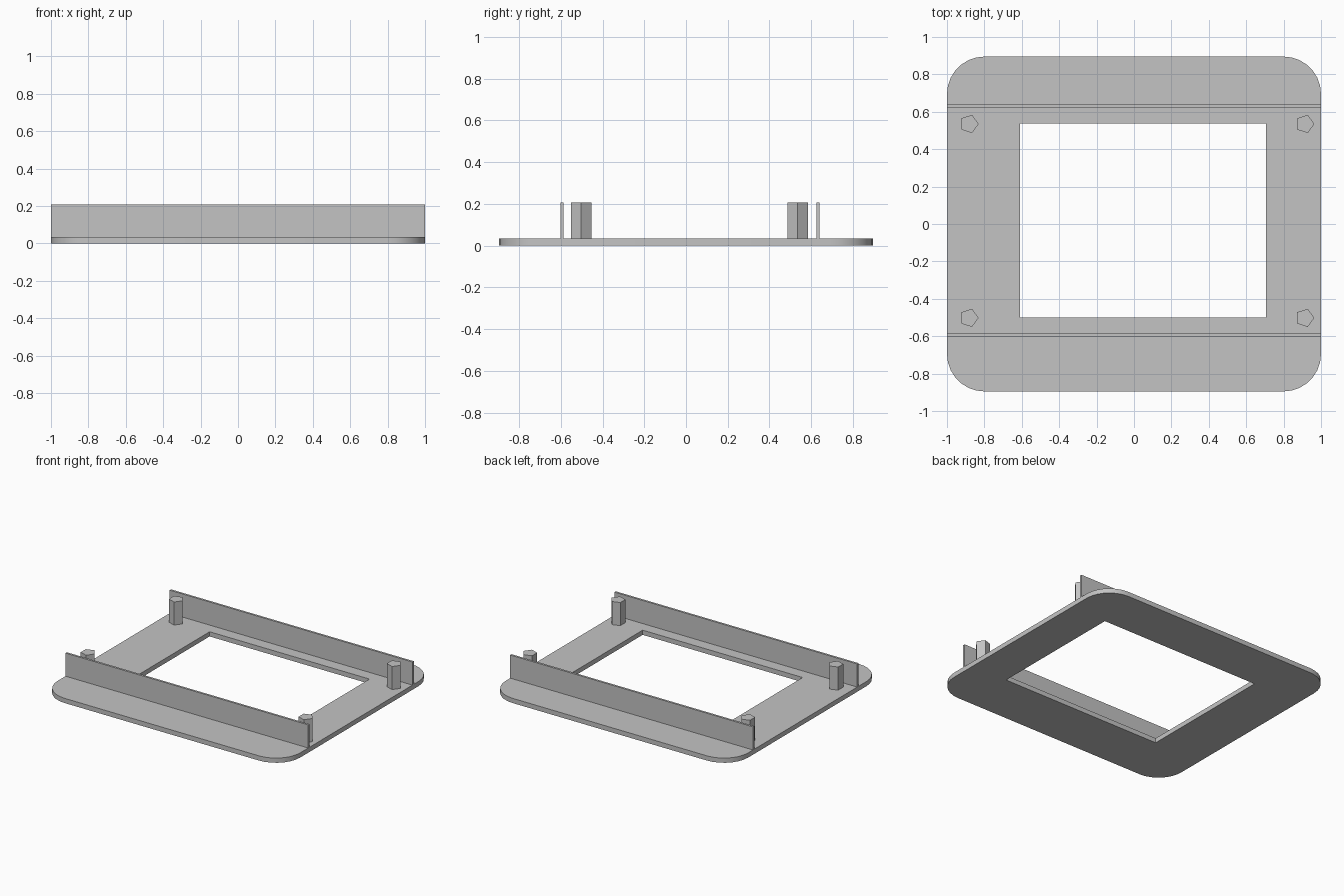
import bpy, bmesh, math
from mathutils import Vector

cube = bpy.data.objects.get("Cube")
if cube:
    bpy.data.objects.remove(cube, do_unlink=True)

PLATE_TOP, TOP = 0.035, 0.207
HALF_X, HALF_Y, CORNER = 1.0, 0.895, 0.2

grey = bpy.data.materials.new("plain_grey")
grey.use_nodes = True
colour = (0.55, 0.55, 0.55, 1)
grey.diffuse_color = colour
grey.node_tree.nodes["Principled BSDF"].inputs["Base Color"].default_value = colour


def prism(name, loops, z0, z1):
    """Extrude an outline, with any further loops as holes, from z0 to z1."""
    bm = bmesh.new()
    edges = []
    for loop in loops:
        vs = [bm.verts.new((x, y, z0)) for x, y in loop]
        edges += [bm.edges.new((a, b)) for a, b in zip(vs, vs[1:] + vs[:1])]
    bmesh.ops.triangle_fill(bm, edges=edges, use_beauty=True, normal=Vector((0, 0, 1)))
    ext = bmesh.ops.extrude_face_region(bm, geom=bm.faces[:])
    top = [g for g in ext["geom"] if isinstance(g, bmesh.types.BMVert)]
    bmesh.ops.translate(bm, verts=top, vec=(0, 0, z1 - z0))
    bmesh.ops.recalc_face_normals(bm, faces=bm.faces[:])
    mesh = bpy.data.meshes.new(name)
    bm.to_mesh(mesh)
    bm.free()
    mesh.materials.append(grey)
    obj = bpy.data.objects.new(name, mesh)
    bpy.context.collection.objects.link(obj)
    return obj


def rect(x0, x1, y0, y1):
    return [(x0, y0), (x1, y0), (x1, y1), (x0, y1)]


def arc(cx, cy, radius, start, sweep, steps):
    angles = [start + sweep * i / steps for i in range(steps + 1)]
    return [(cx + radius * math.cos(a), cy + radius * math.sin(a)) for a in angles]


# Base plate with rounded corners and an off-centre window
outline = []
for i, (sx, sy) in enumerate([(1, 1), (-1, 1), (-1, -1), (1, -1)]):
    outline += arc(sx * (HALF_X - CORNER), sy * (HALF_Y - CORNER), CORNER,
                   i * math.pi / 2, math.pi / 2, 7)
plate = prism("base_plate", [outline, rect(-0.61, 0.707, -0.5, 0.537)], 0, PLATE_TOP)
bpy.context.view_layer.objects.active = plate
plate.select_set(True)
bpy.ops.object.shade_smooth_by_angle(angle=math.radians(30))
plate.select_set(False)

# Thin upright walls across the full width
for side, y in (("front", -0.602), ("back", 0.624)):
    prism(side + "_wall", [rect(-HALF_X, HALF_X, y, y + 0.016)], PLATE_TOP, TOP)

# Five-sided corner posts
for side, y in (("front", -0.502), ("back", 0.535)):
    for hand, x in (("right", -0.882), ("left", 0.913)):
        pentagon = arc(x, y, 0.051, 0, math.tau, 5)[:-1]
        prism(f"{side}_{hand}_post", [pentagon], PLATE_TOP, TOP)
